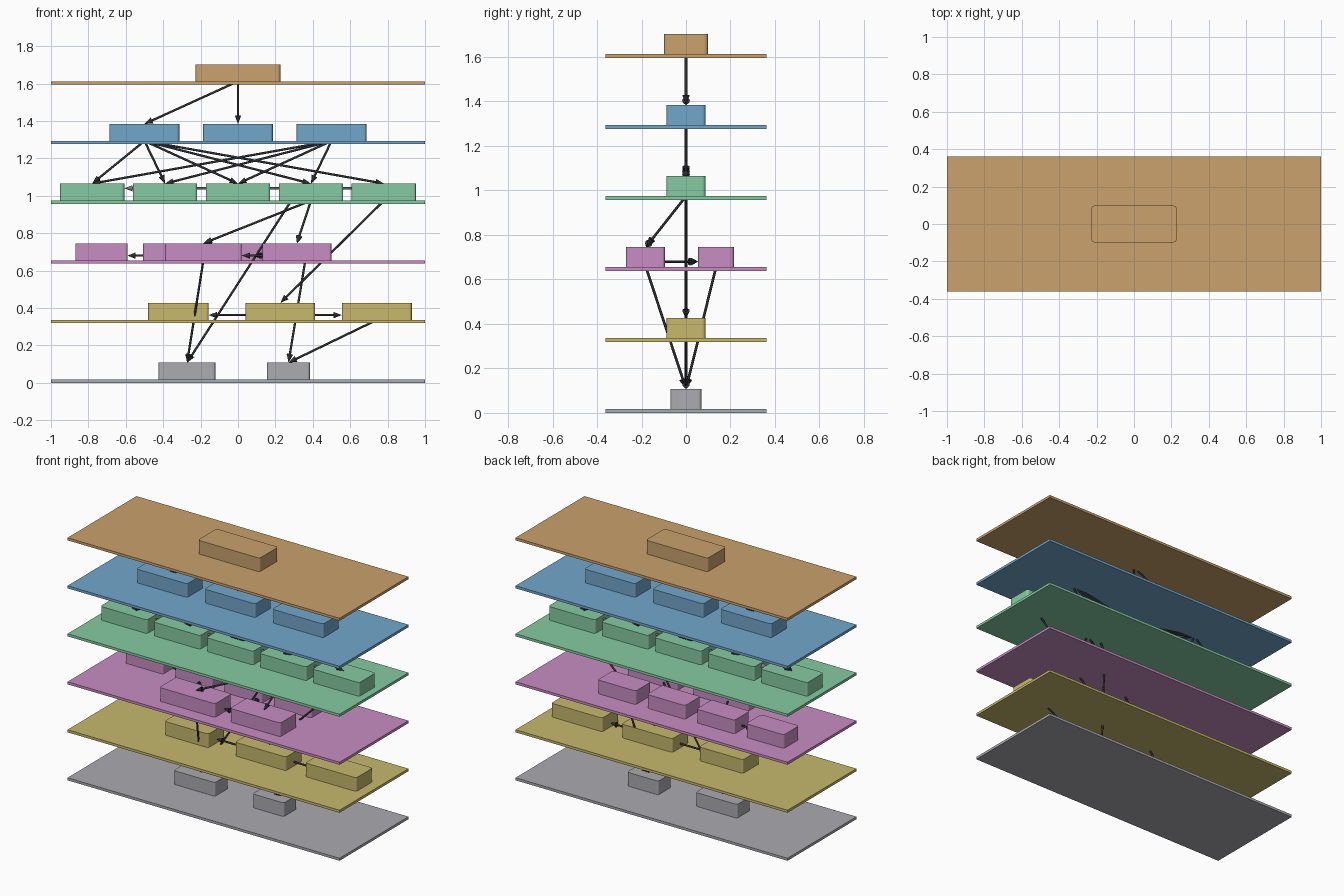
import bpy, bmesh
from mathutils import Vector

if "Cube" in bpy.data.objects:
    bpy.data.objects.remove(bpy.data.objects["Cube"])


def material(name, rgb):
    m = bpy.data.materials.new(name)
    m.diffuse_color = (*rgb, 1)
    m.use_nodes = True
    m.node_tree.nodes["Principled BSDF"].inputs["Base Color"].default_value = m.diffuse_color
    return m


def finish(bm, name, mat):
    me = bpy.data.meshes.new(name)
    bm.to_mesh(me)
    bm.free()
    me.materials.append(mat)
    ob = bpy.data.objects.new(name, me)
    bpy.context.collection.objects.link(ob)
    return ob


def box(name, x0, x1, y0, y1, z0, z1, mat, radius=0.0):
    """Block with optionally rounded upright edges."""
    bm = bmesh.new()
    bmesh.ops.create_cube(bm, size=1)
    for v in bm.verts:
        v.co = ((x0 + x1) / 2 + v.co.x * (x1 - x0),
                (y0 + y1) / 2 + v.co.y * (y1 - y0),
                (z0 + z1) / 2 + v.co.z * (z1 - z0))
    if radius:
        upright = [e for e in bm.edges
                   if abs(e.verts[0].co.z - e.verts[1].co.z) > 0.01]
        bmesh.ops.bevel(bm, geom=upright, offset=radius, segments=4,
                        profile=0.5, affect='EDGES')
    return finish(bm, name, mat)


def arrow(name, start, end, mat, r=0.006, head=0.045):
    """Round shaft with a cone tip touching the end point."""
    a, b = Vector(start), Vector(end)
    d = b - a
    length = d.length
    head = min(head, length * 0.5)
    bm = bmesh.new()
    for r1, r2, z0, z1 in ((r, r, 0, length - head),
                           (0.017, 0, length - head, length)):
        new = bmesh.ops.create_cone(bm, cap_ends=True, segments=12,
                                    radius1=r1, radius2=r2, depth=z1 - z0)
        bmesh.ops.translate(bm, verts=new["verts"], vec=(0, 0, (z0 + z1) / 2))
    bmesh.ops.rotate(bm, verts=bm.verts, cent=(0, 0, 0),
                     matrix=d.to_track_quat('Z', 'Y').to_matrix())
    bmesh.ops.translate(bm, verts=bm.verts, vec=a)
    return finish(bm, name, mat)


dark = material("charcoal", (0.03, 0.03, 0.035))
mid = material("mid_grey", (0.2, 0.2, 0.21))

# Layers from bottom to top: colour, depth half-width, block x ranges
layers = [
    ("grey", (0.41, 0.41, 0.44), 0.07, [(-0.425, -0.12), (0.155, 0.385)]),
    ("yellow", (0.57, 0.48, 0.15), 0.087,
     [(-0.48, -0.157), (0.04, 0.413), (0.555, 0.93)]),
    ("magenta", (0.58, 0.27, 0.55), 0, []),
    ("green", (0.24, 0.60, 0.36), 0.087,
     [(0.39 * i - 0.172, 0.39 * i + 0.172) for i in range(-2, 3)]),
    ("blue", (0.17, 0.39, 0.60), 0.087,
     [(0.5 * i - 0.187, 0.5 * i + 0.187) for i in range(-1, 2)]),
    ("orange", (0.59, 0.36, 0.15), 0.098, [(-0.227, 0.227)]),
]
STEP, PLATE, TOP = 0.319, 0.017, 0.108


def low(level):
    return level * STEP + PLATE


def high(level):
    return level * STEP + TOP


for i, (colour, rgb, hy, blocks) in enumerate(layers):
    mat = material(colour, rgb)
    z = i * STEP
    box(f"{colour}_plate", -1, 1, -0.362, 0.362, z, z + PLATE, mat)
    rows = [(x0, x1, -hy, hy) for x0, x1 in blocks]
    if colour == "magenta":
        # Two rows of blocks: wide ones in front, narrow ones behind
        rows = [(-0.39, 0.02, -0.27, -0.095), (0.13, 0.50, -0.27, -0.095)]
        rows += [(-0.87 + 0.363 * k, -0.59 + 0.363 * k, 0.055, 0.215)
                 for k in range(4)]
    for k, (x0, x1, y0, y1) in enumerate(rows):
        box(f"{colour}_block_{k + 1}", x0, x1, y0, y1, z + PLATE, z + TOP,
            mat, 0.015)

# Arrows between layers
links = [((0, 0, low(5)), (x, 0, high(4))) for x in (-0.5, 0)]
links += [((-0.5, 0, low(4)), (0.39 * i, 0, high(3))) for i in range(-2, 3)]
links += [((0.5, 0, low(4)), (0.39 * i, 0, high(3))) for i in range(-2, 2)]
links += [
    ((0.39, 0, low(3)), (-0.185, -0.18, high(2))),
    ((0.39, 0, low(3)), (0.315, -0.18, high(2))),
    ((0.285, 0, low(3)), (-0.272, 0, high(0))),
    ((0.78, 0, low(3)), (0.226, 0, high(1))),
    ((-0.185, -0.18, low(2)), (-0.272, 0, high(0))),
    ((0.36, 0.135, low(2)), (0.27, 0, high(0))),
    ((0.742, 0, low(1)), (0.27, 0, high(0))),
]
# Arrows inside the yellow and magenta layers
links += [
    ((0.04, 0, 0.362), (-0.157, 0, 0.362)),
    ((0.413, 0, 0.362), (0.555, 0, 0.362)),
    ((-0.507, 0.135, 0.68), (-0.59, 0.135, 0.68)),
    ((0.13, -0.18, 0.68), (0.02, -0.18, 0.68)),
    ((-0.24, -0.095, 0.68), (-0.32, 0.055, 0.68)),
    ((0.23, -0.095, 0.68), (0.09, 0.055, 0.68)),
]
for i, (a, b) in enumerate(links):
    arrow(f"link_arrow_{i + 1}", a, b, dark)

# Long arrow running through the green blocks
arrow("return_arrow", (0.61, 0, 1.04), (-0.608, 0, 1.04), mid)
